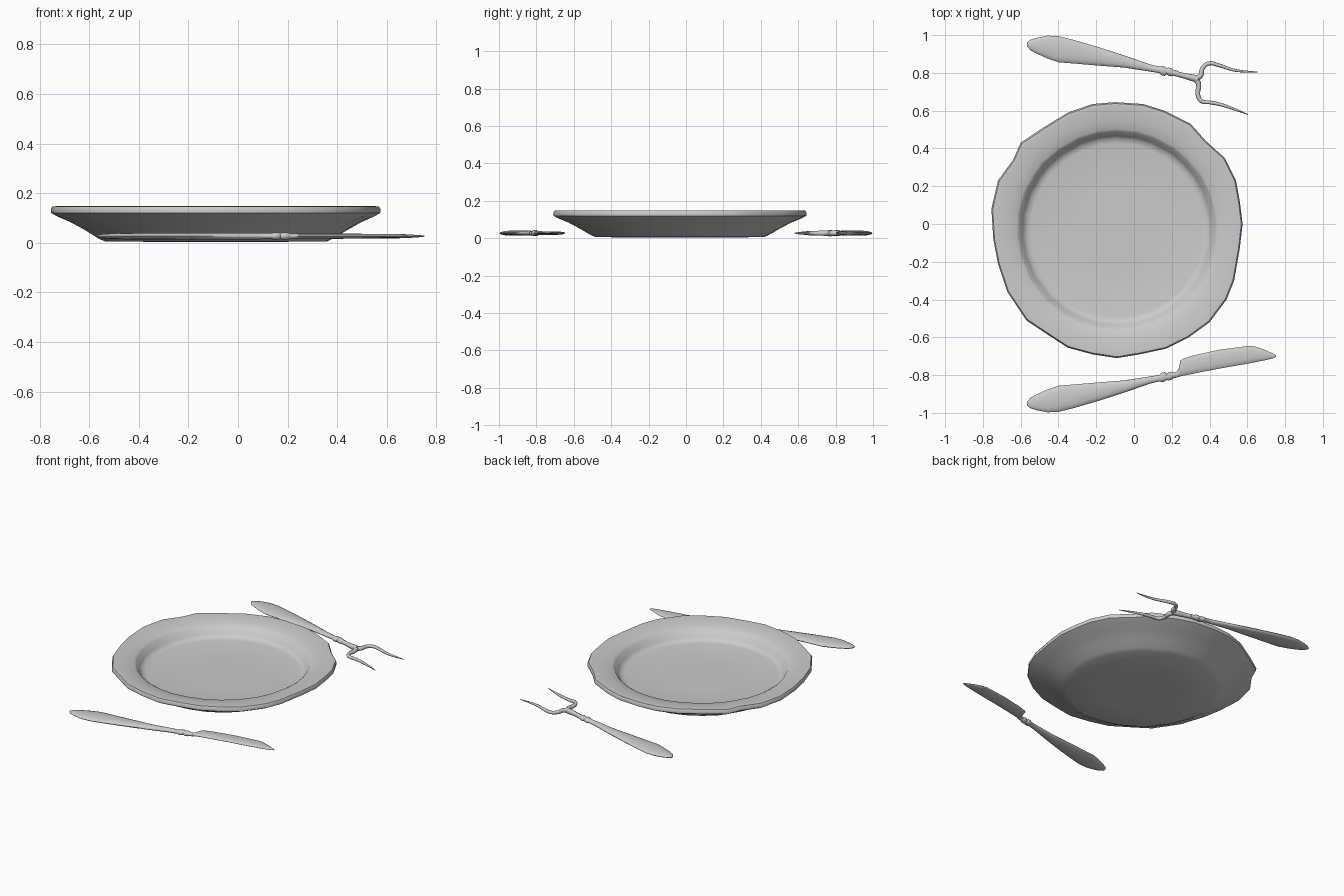
import bpy, bmesh, math
from mathutils import Vector

if "Cube" in bpy.data.objects:
    bpy.data.objects.remove(bpy.data.objects["Cube"])


def finish(name, bm, angle=40):
    bmesh.ops.recalc_face_normals(bm, faces=bm.faces)
    me = bpy.data.meshes.new(name)
    bm.to_mesh(me)
    bm.free()
    ob = bpy.data.objects.new(name, me)
    bpy.context.collection.objects.link(ob)
    bpy.ops.object.select_all(action='DESELECT')
    ob.select_set(True)
    bpy.context.view_layer.objects.active = ob
    bpy.ops.object.shade_smooth_by_angle(angle=math.radians(angle))
    return ob


def loft(name, rings, angle=40):
    """Bridge equal-length point rings and cap both ends."""
    bm = bmesh.new()
    vs = [[bm.verts.new(p) for p in r] for r in rings]
    n = len(vs[0])
    for a, b in zip(vs, vs[1:]):
        for i in range(n):
            j = (i + 1) % n
            bm.faces.new((a[i], a[j], b[j], b[i]))
    bm.faces.new(vs[0])
    bm.faces.new(vs[-1])
    return finish(name, bm, angle)


def flat_bar(name, stations, mirror=1, n=14, zc=0.027):
    """Oval sections across x; each station is (x, y_low, y_high, half_thickness)."""
    rings = []
    for x, lo, hi, t in stations:
        ring = []
        for i in range(n):
            a = 2 * math.pi * i / n
            y = (lo + hi) / 2 + (hi - lo) / 2 * math.cos(a)
            ring.append((x, y * mirror, zc + t * math.sin(a)))
        rings.append(ring)
    return loft(name, rings, 50)


def tube(name, pts):
    """Smooth tapered rod; each point is (x, y, radius)."""
    cu = bpy.data.curves.new(name, 'CURVE')
    cu.dimensions = '3D'
    cu.bevel_depth = 1.0
    cu.bevel_resolution = 2
    cu.resolution_u = 4
    cu.use_fill_caps = True
    sp = cu.splines.new('BEZIER')
    sp.bezier_points.add(len(pts) - 1)
    for bp, (x, y, r) in zip(sp.bezier_points, pts):
        bp.co = (x, y, 0.027)
        bp.radius = r
        bp.handle_left_type = bp.handle_right_type = 'AUTO'
    ob = bpy.data.objects.new(name, cu)
    bpy.context.collection.objects.link(ob)
    bpy.ops.object.select_all(action='DESELECT')
    ob.select_set(True)
    bpy.context.view_layer.objects.active = ob
    bpy.ops.object.convert(target='MESH')
    ob = bpy.context.object
    ob.name = name
    bpy.ops.object.shade_smooth_by_angle(angle=math.radians(50))


# Plate: uneven hand-made rim, blending to a rounder well
rim = [(.575, 0), (.56, .12), (.54, .23), (.48, .35), (.38, .44), (.30, .53), (.16, .60),
       (.05, .635), (-.1, .645), (-.22, .635), (-.35, .59), (-.48, .51), (-.60, .43),
       (-.64, .34), (-.72, .23), (-.755, .08), (-.745, -.08), (-.72, -.21), (-.67, -.36),
       (-.57, -.51), (-.45, -.59), (-.35, -.655), (-.22, -.69), (-.09, -.71), (.03, -.69),
       (.17, -.66), (.29, -.60), (.40, -.52), (.49, -.40), (.53, -.30), (.56, -.13)]
centre = Vector((-.09, -.033))
# (radius, z, how strongly the uneven outline shows)
profile = [(.25, .004, 0), (.45, .006, .1), (.48, .02, .2), (.53, .05, .4), (.59, .083, .7),
           (.645, .107, 1), (.668, .12, 1), (.67, .135, 1), (.663, .147, 1), (.64, .148, 1),
           (.58, .138, .5), (.535, .13, .2), (.522, .122, .2), (.50, .085, .1),
           (.485, .07, .1), (.46, .065, 0), (.2, .065, 0)]
rings = []
for r, z, k in profile:
    ring = []
    for p in rim:
        d = Vector(p) - centre
        q = centre + d.normalized() * r * (1 - k + k * d.length / .67)
        ring.append((q.x, q.y, z))
    rings.append(ring)
loft("plate", rings, 45)

# Matching handles with collar beads, mirrored across the plate
handle = [(-.566, -.962, -.942, .004), (-.548, -.975, -.92, .008), (-.515, -.986, -.902, .011),
          (-.46, -.997, -.877, .013), (-.40, -.995, -.856, .014), (-.31, -.972, -.849, .014),
          (-.18, -.934, -.838, .014), (-.05, -.892, -.828, .014), (.085, -.845, -.807, .013),
          (.135, -.833, -.799, .012), (.145, -.838, -.788, .015), (.162, -.834, -.784, .016),
          (.172, -.825, -.793, .012), (.182, -.829, -.785, .016), (.198, -.825, -.782, .016),
          (.208, -.817, -.787, .012), (.23, -.812, -.785, .011)]
flat_bar("knife_handle", handle)
flat_bar("fork_handle", handle, mirror=-1)

# Knife blade
flat_bar("knife_blade", [
    (.20, -.816, -.788, .011), (.225, -.812, -.782, .011), (.237, -.809, -.765, .011),
    (.246, -.807, -.722, .010), (.262, -.803, -.712, .010), (.31, -.793, -.697, .010),
    (.45, -.766, -.666, .010), (.61, -.738, -.645, .009), (.64, -.732, -.648, .009),
    (.69, -.722, -.665, .007), (.735, -.711, -.685, .004), (.752, -.703, -.693, .002)], n=12)

# Fork neck and two bent tines
tube("fork_neck", [(.20, .802, .014), (.26, .786, .014), (.31, .774, .018), (.34, .766, .018)])
tube("fork_upper_tine", [(.325, .768, .016), (.352, .785, .014), (.363, .825, .012),
                         (.395, .85, .011), (.45, .84, .010), (.52, .817, .008),
                         (.58, .808, .006), (.655, .805, .002)])
tube("fork_lower_tine", [(.325, .772, .016), (.342, .74, .014), (.338, .685, .012),
                         (.358, .65, .011), (.40, .644, .010), (.46, .632, .009),
                         (.52, .612, .007), (.603, .58, .002)])
